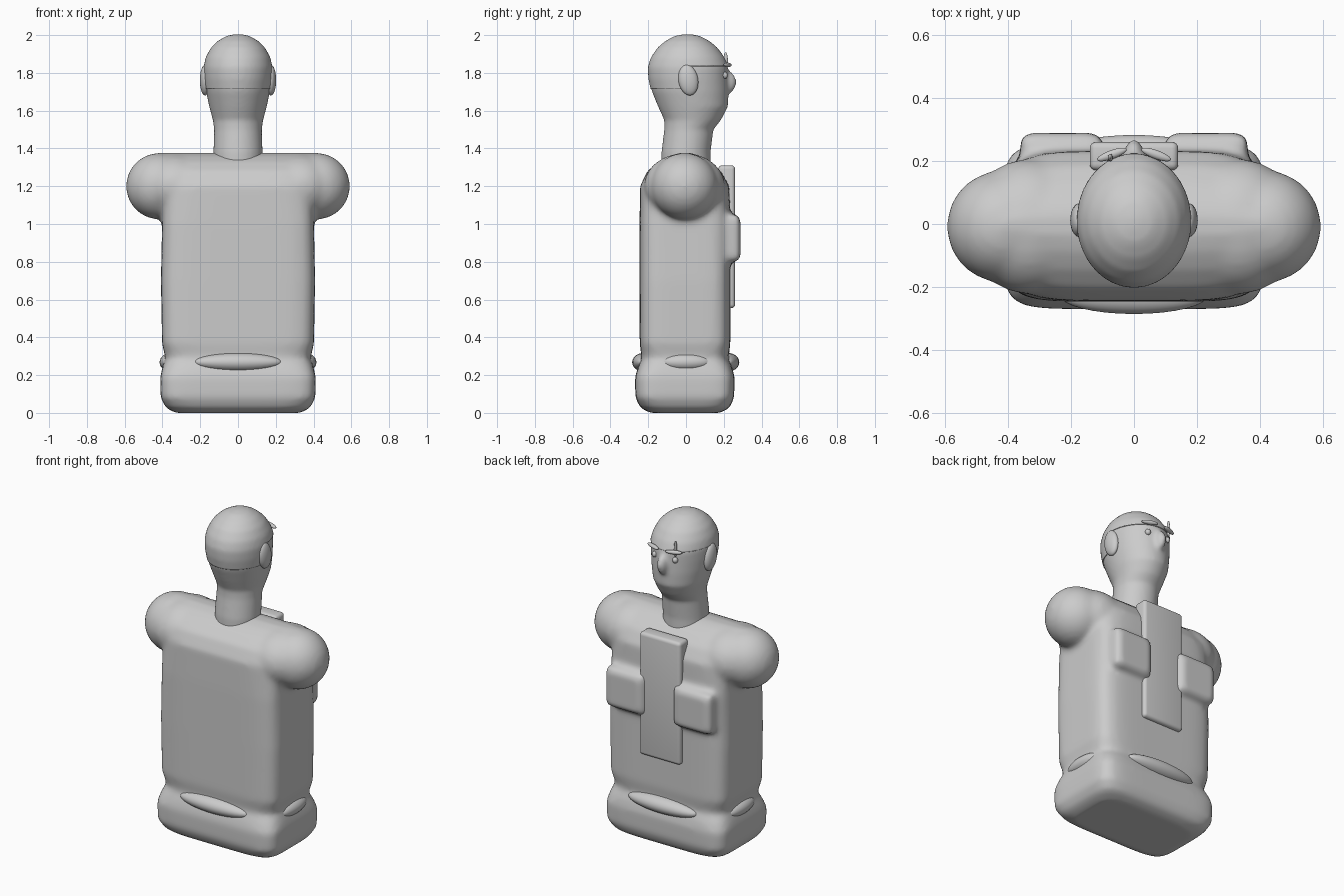
import bpy, bmesh, math
from mathutils import Vector, Matrix

cube = bpy.data.objects.get("Cube")
if cube:
    bpy.data.objects.remove(cube)

clay = bpy.data.materials.new("grey clay")
clay.use_nodes = True
CLAY = (0.6, 0.6, 0.6, 1)
clay.diffuse_color = CLAY
clay.node_tree.nodes["Principled BSDF"].inputs["Base Color"].default_value = CLAY


def finish(name, bm):
    """Turn a bmesh into a smooth, coloured object."""
    bmesh.ops.recalc_face_normals(bm, faces=bm.faces)
    for f in bm.faces:
        f.smooth = True
    mesh = bpy.data.meshes.new(name)
    bm.to_mesh(mesh)
    bm.free()
    mesh.materials.append(clay)
    ob = bpy.data.objects.new(name, mesh)
    bpy.context.collection.objects.link(ob)
    return ob


def loft(bm, rings, seg=64):
    """Stack superellipse rings: (z, half width, y back, y front, exponent)."""
    loops = []
    for z, hx, y0, y1, n in rings:
        loop = []
        for i in range(seg):
            a = math.tau * (i + 0.5) / seg
            c, s = math.cos(a), math.sin(a)
            x = math.copysign(abs(c) ** (2 / n), c) * hx
            y = math.copysign(abs(s) ** (2 / n), s) * (y1 - y0) / 2 + (y0 + y1) / 2
            loop.append(bm.verts.new((x, y, z)))
        loops.append(loop)
    for a, b in zip(loops, loops[1:]):
        for i in range(seg):
            j = (i + 1) % seg
            bm.faces.new((a[i], a[j], b[j], b[i]))
    bm.faces.new(loops[0][::-1])
    bm.faces.new(loops[-1])


def ball(bm, centre, radii, turn=None):
    mat = Matrix.Translation(centre) @ (turn or Matrix()) @ Matrix.Diagonal((*radii, 1))
    bmesh.ops.create_uvsphere(bm, u_segments=32, v_segments=20, radius=1, matrix=mat)


def box(bm, lo, hi, bevel):
    lo, hi = Vector(lo), Vector(hi)
    mat = Matrix.Translation((lo + hi) / 2) @ Matrix.Diagonal((*(hi - lo), 1))
    verts = bmesh.ops.create_cube(bm, size=1, matrix=mat)["verts"]
    edges = list({e for v in verts for e in v.link_edges})
    bmesh.ops.bevel(bm, geom=edges, offset=bevel, segments=4, profile=0.5, affect='EDGES')


def melt(ob, voxel, repeats):
    """Fuse overlapping volumes into one soft skin."""
    rm = ob.modifiers.new("fuse", 'REMESH')
    rm.mode, rm.voxel_size, rm.use_smooth_shade = 'VOXEL', voxel, True
    sm = ob.modifiers.new("soften", 'SMOOTH')
    sm.factor, sm.iterations = 0.5, repeats


def ellipsoid(name, centre, radii, turn=None):
    bm = bmesh.new()
    ball(bm, centre, radii, turn)
    return finish(name, bm)


# Torso with base, shoulder stumps and chest pads
bm = bmesh.new()
loft(bm, [
    (0.0, 0.33, -0.19, 0.18, 5), (0.025, 0.38, -0.24, 0.23, 6),
    (0.08, 0.41, -0.268, 0.255, 7), (0.19, 0.412, -0.27, 0.257, 7),
    (0.24, 0.40, -0.255, 0.245, 6), (0.29, 0.385, -0.235, 0.225, 5),
    (0.37, 0.402, -0.245, 0.235, 6), (0.7, 0.408, -0.246, 0.235, 6),
    (1.0, 0.402, -0.246, 0.235, 6), (1.2, 0.40, -0.243, 0.23, 5),
    (1.28, 0.40, -0.205, 0.185, 5), (1.33, 0.41, -0.145, 0.125, 5),
    (1.36, 0.42, -0.09, 0.075, 4), (1.376, 0.42, -0.035, 0.03, 4)])
for side in (-1, 1):
    ball(bm, (side * 0.415, -0.008, 1.2), (0.178, 0.178, 0.176))
    ball(bm, (side * 0.33, -0.008, 1.2), (0.2, 0.215, 0.175))
    x = sorted((side * 0.1, side * 0.36))
    box(bm, (x[0], 0.15, 0.8), (x[1], 0.288, 1.05), 0.03)
torso = finish("torso", bm)
melt(torso, 0.016, 8)

# Chest plate
bm = bmesh.new()
box(bm, (-0.14, 0.17, 0.555), (0.14, 0.26, 1.31), 0.02)
chest_plate = finish("chest_plate", bm)

# Oval bulges around the waist groove
for name, y in (("front_bulge", -0.225), ("back_bulge", 0.222)):
    ellipsoid(name, (0, y, 0.268), (0.235, 0.06, 0.049))
for name, side in (("left_bulge", 1), ("right_bulge", -1)):
    ellipsoid(name, (side * 0.36, 0, 0.268), (0.055, 0.135, 0.047))

# Head and neck with nose
bm = bmesh.new()
loft(bm, [
    (1.28, 0.13, -0.13, 0.13, 2), (1.38, 0.13, -0.13, 0.13, 2),
    (1.5, 0.126, -0.115, 0.145, 2), (1.55, 0.133, -0.115, 0.185, 2),
    (1.62, 0.152, -0.147, 0.222, 2), (1.7, 0.168, -0.18, 0.225, 2),
    (1.77, 0.176, -0.195, 0.223, 2), (1.83, 0.178, -0.198, 0.222, 2),
    (1.88, 0.167, -0.182, 0.2, 2), (1.93, 0.14, -0.148, 0.164, 2),
    (1.965, 0.105, -0.107, 0.122, 2), (1.99, 0.062, -0.06, 0.075, 2),
    (2.0, 0.02, -0.015, 0.03, 2)])
ball(bm, (0, 0.215, 1.75), (0.032, 0.052, 0.062))
head = finish("head", bm)
melt(head, 0.012, 5)

# Skull cap: upper part of the head, lower at the back
bpy.context.view_layer.update()
skin = head.evaluated_get(bpy.context.evaluated_depsgraph_get())
bm = bmesh.new()
bm.from_mesh(skin.to_mesh())
for point, normal in (((0, 0, 1.835), (0, 0, 1)), ((0, 0, 1.715), (0, 0, 1)),
                      ((0, 0.015, 0), (0, 1, 0))):
    bmesh.ops.bisect_plane(bm, geom=bm.verts[:] + bm.edges[:] + bm.faces[:],
                           plane_co=point, plane_no=normal)
bare = []
for f in bm.faces:
    c = f.calc_center_median()
    if c.z < (1.835 if c.y > 0.015 else 1.715):
        bare.append(f)
bmesh.ops.delete(bm, geom=bare, context='FACES')
cap = finish("skull_cap", bm)
shell = cap.modifiers.new("thickness", 'SOLIDIFY')
shell.thickness, shell.offset = 0.005, 0.9

# Ears, eyes and brows
for name, side in (("left", 1), ("right", -1)):
    lean = Matrix.Rotation(math.radians(10), 4, 'X')
    ellipsoid(name + "_ear", (side * 0.174, 0.012, 1.762), (0.028, 0.052, 0.082), lean)
    ellipsoid(name + "_eye", (side * 0.07, 0.205, 1.787), (0.016, 0.016, 0.018))
    slant = Matrix.Rotation(math.radians(-20 * side), 4, 'Z')
    ellipsoid(name + "_brow", (side * 0.07, 0.22, 1.842), (0.05, 0.014, 0.012), slant)

# Upright spike on the right brow
ellipsoid("brow_spike", (-0.075, 0.21, 1.86), (0.008, 0.012, 0.05))
